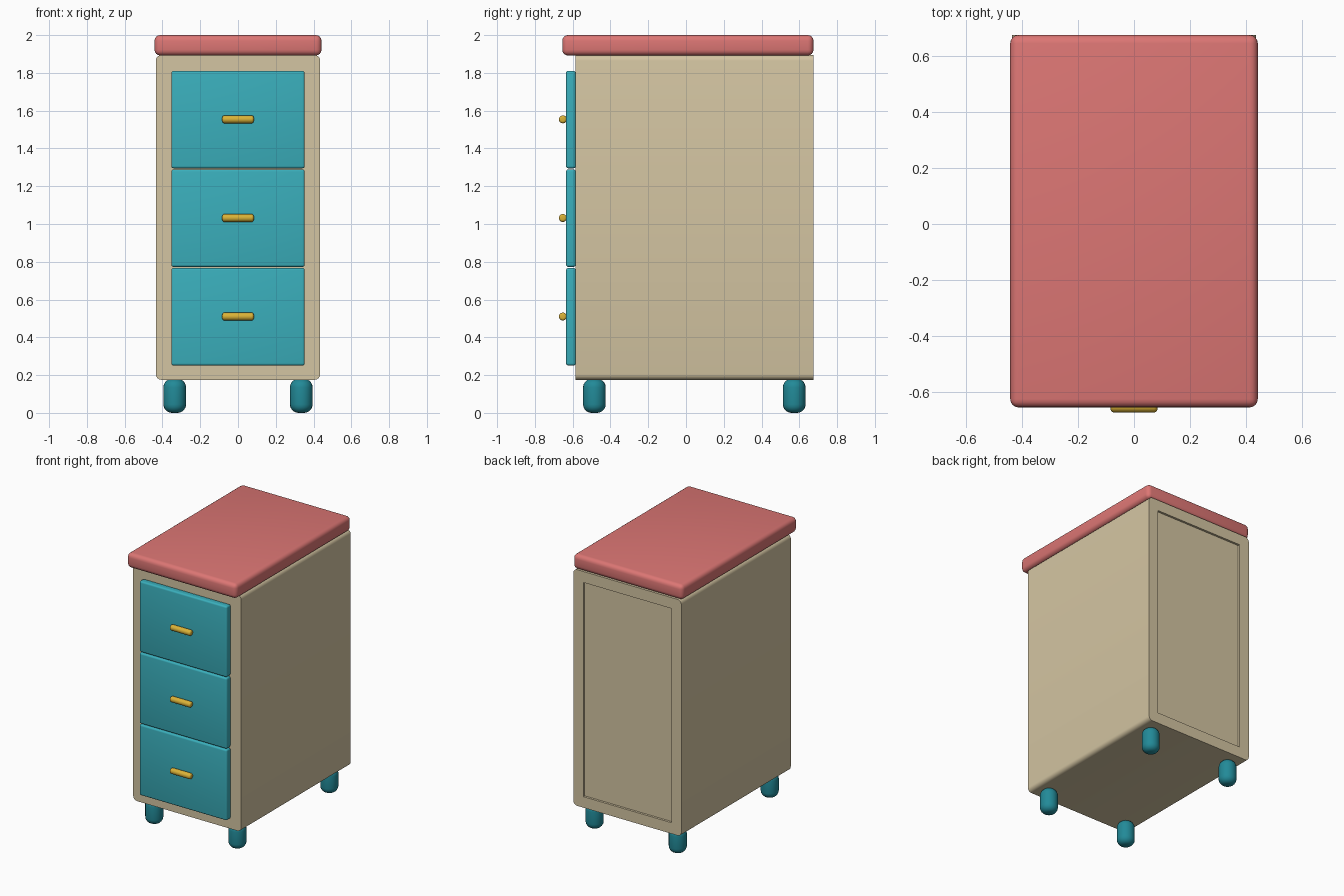
import bpy, bmesh, math
from mathutils import Matrix

if "Cube" in bpy.data.objects:
    bpy.data.objects.remove(bpy.data.objects["Cube"])


def material(name, rgb):
    m = bpy.data.materials.new(name)
    lin = [(c / 255 / 12.92) if c / 255 <= 0.04045 else ((c / 255 + 0.055) / 1.055) ** 2.4 for c in rgb]
    m.diffuse_color = (*lin, 1)
    m.use_nodes = True
    m.node_tree.nodes["Principled BSDF"].inputs["Base Color"].default_value = m.diffuse_color
    return m


CREAM = material("cream", (212, 197, 162))
RED = material("coral_red", (220, 118, 116))
TEAL = material("teal", (58, 175, 188))
DARK = material("dark_teal", (34, 138, 152))
GOLD = material("gold", (218, 178, 55))


def finish(bm, name, mat):
    me = bpy.data.meshes.new(name)
    bm.to_mesh(me)
    bm.free()
    me.materials.append(mat)
    ob = bpy.data.objects.new(name, me)
    bpy.context.collection.objects.link(ob)
    bpy.context.view_layer.objects.active = ob
    ob.select_set(True)
    bpy.ops.object.shade_smooth_by_angle(angle=math.radians(35))
    ob.select_set(False)
    return ob


def box_mesh(lo, hi):
    bm = bmesh.new()
    bmesh.ops.create_cube(bm, size=1)
    for v in bm.verts:
        v.co = [lo[i] + (v.co[i] + 0.5) * (hi[i] - lo[i]) for i in range(3)]
    return bm


def bevel(bm, edges, width, segments=4):
    bmesh.ops.bevel(bm, geom=edges, offset=width, segments=segments, profile=0.5, affect='EDGES')


def rounded_box(name, lo, hi, width, mat):
    bm = box_mesh(lo, hi)
    bevel(bm, bm.edges[:], width)
    return finish(bm, name, mat)


def rounded_cylinder(name, centre, radius, length, width, mat, axis='Z'):
    bm = bmesh.new()
    bmesh.ops.create_cone(bm, cap_ends=True, segments=24, radius1=radius, radius2=radius, depth=length)
    rims = [e for e in bm.edges if abs(e.verts[0].co.z - e.verts[1].co.z) < 1e-5]
    bevel(bm, rims, width, 5)
    if axis == 'X':
        bm.transform(Matrix.Rotation(math.pi / 2, 4, 'Y'))
    bm.transform(Matrix.Translation(centre))
    return finish(bm, name, mat)


# Cabinet body: long edges rounded, shallow recessed panel at the back
bm = box_mesh((-0.435, -0.585, 0.175), (0.435, 0.675, 1.895))
bevel(bm, [e for e in bm.edges if abs(e.verts[0].co.y - e.verts[1].co.y) > 0.5], 0.03)
bm.normal_update()
back = [f for f in bm.faces if f.normal.y > 0.9]
bmesh.ops.inset_region(bm, faces=back, thickness=0.08, use_even_offset=True)
# Square off the recess corners, then push the panel in
for v in back[0].verts:
    v.co.x = math.copysign(min(abs(v.co.x), 0.355), v.co.x)
ring = bmesh.ops.inset_region(bm, faces=back, thickness=0.0005, use_even_offset=True)
for v in back[0].verts:
    v.co.y -= 0.015
finish(bm, "cabinet_body", CREAM)

# Overhanging top slab
rounded_box("top_slab", (-0.442, -0.655, 1.892), (0.442, 0.675, 2.0), 0.03, RED)

# Three drawers, each with a bar handle
for i in range(3):
    z = 0.251 + i * 0.522
    rounded_box(f"drawer_{i + 1}", (-0.353, -0.635, z), (0.353, -0.584, z + 0.516), 0.012, TEAL)
    rounded_cylinder(f"handle_{i + 1}", (0, -0.652, z + 0.259), 0.021, 0.167, 0.012, GOLD, 'X')

# Four rounded feet
for sx, side in ((-1, "left"), (1, "right")):
    for y, end in ((-0.485, "front"), (0.573, "back")):
        rounded_cylinder(f"foot_{end}_{side}", (sx * 0.335, y, 0.09), 0.06, 0.18, 0.045, DARK)
